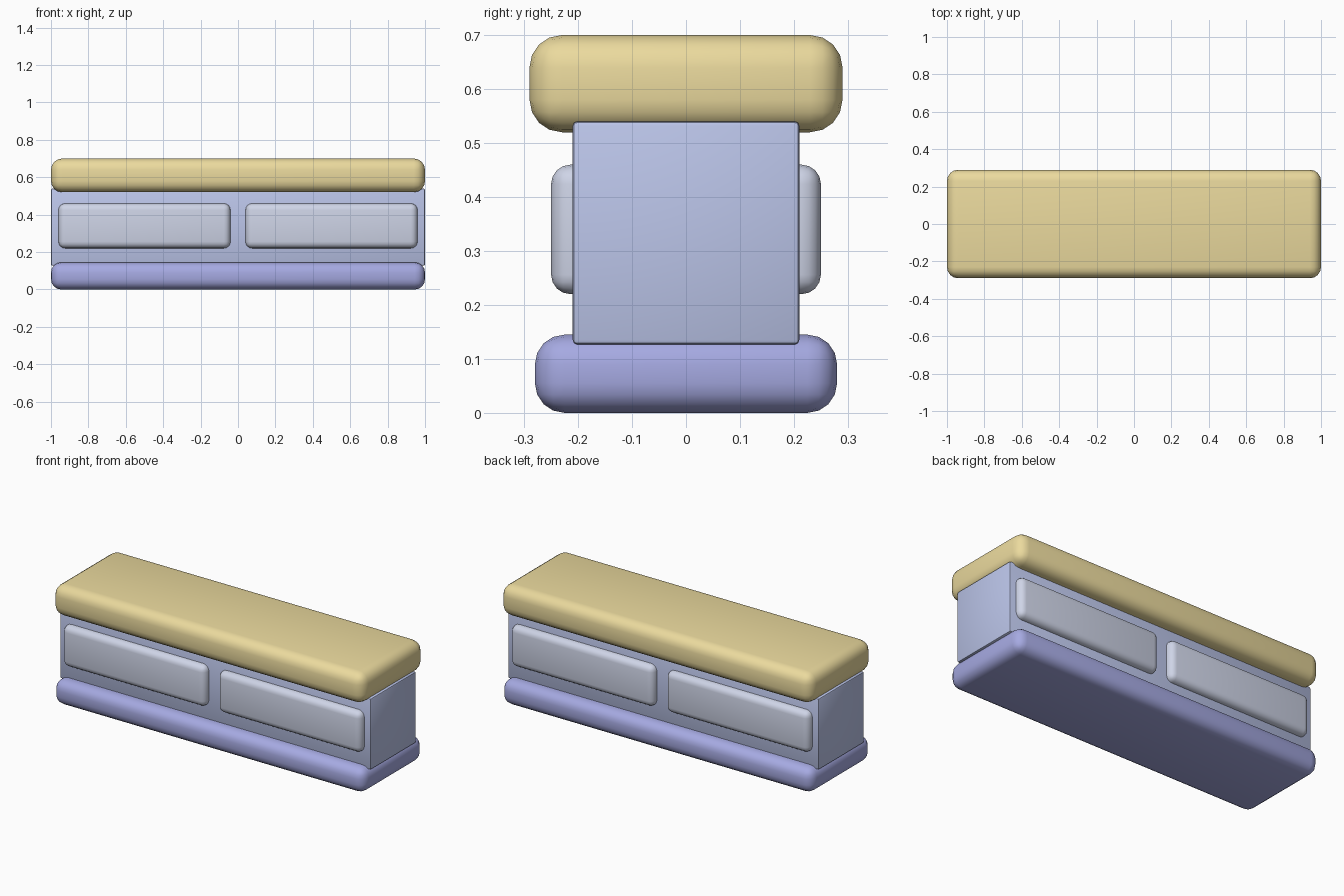
import bpy
import math

if "Cube" in bpy.data.objects:
    bpy.data.objects.remove(bpy.data.objects["Cube"])


def material(name, rgb):
    mat = bpy.data.materials.new(name)
    mat.diffuse_color = (*rgb, 1)
    mat.use_nodes = True
    mat.node_tree.nodes["Principled BSDF"].inputs["Base Color"].default_value = mat.diffuse_color
    return mat


def rounded_box(name, lo, hi, radius, segments, mat):
    """Box between two corners with rounded edges."""
    centre = [(a + b) / 2 for a, b in zip(lo, hi)]
    bpy.ops.mesh.primitive_cube_add(size=1, location=centre)
    ob = bpy.context.object
    ob.name = name
    ob.scale = [b - a for a, b in zip(lo, hi)]
    bpy.ops.object.transform_apply(location=False, rotation=False, scale=True)
    bevel = ob.modifiers.new("rounded_edges", 'BEVEL')
    bevel.width = radius
    bevel.segments = segments
    bpy.ops.object.modifier_apply(modifier=bevel.name)
    bpy.ops.object.shade_smooth_by_angle(angle=math.radians(40))
    ob.data.materials.append(mat)
    return ob


yellow = material("yellow", (0.83, 0.70, 0.34))
violet = material("violet", (0.38, 0.40, 0.76))
blue = material("pale_blue", (0.50, 0.56, 0.82))
pale = material("pale_grey_blue", (0.62, 0.66, 0.80))

# Plinth, body and overhanging top slab
rounded_box("base", (-1, -0.28, 0), (1, 0.28, 0.145), 0.055, 4, violet)
rounded_box("body", (-1, -0.21, 0.127), (1, 0.21, 0.54), 0.008, 2, blue)
rounded_box("top_slab", (-1, -0.29, 0.52), (1, 0.29, 0.70), 0.06, 4, yellow)

# Raised panels, two on the front and two on the back
for x_name, sx in (("left", -1), ("right", 1)):
    for y_name, sy in (("front", -1), ("back", 1)):
        xs = sorted((0.04 * sx, 0.96 * sx))
        ys = sorted((0.13 * sy, 0.25 * sy))
        rounded_box(f"{y_name}_panel_{x_name}", (xs[0], ys[0], 0.22),
                    (xs[1], ys[1], 0.46), 0.036, 4, pale)
